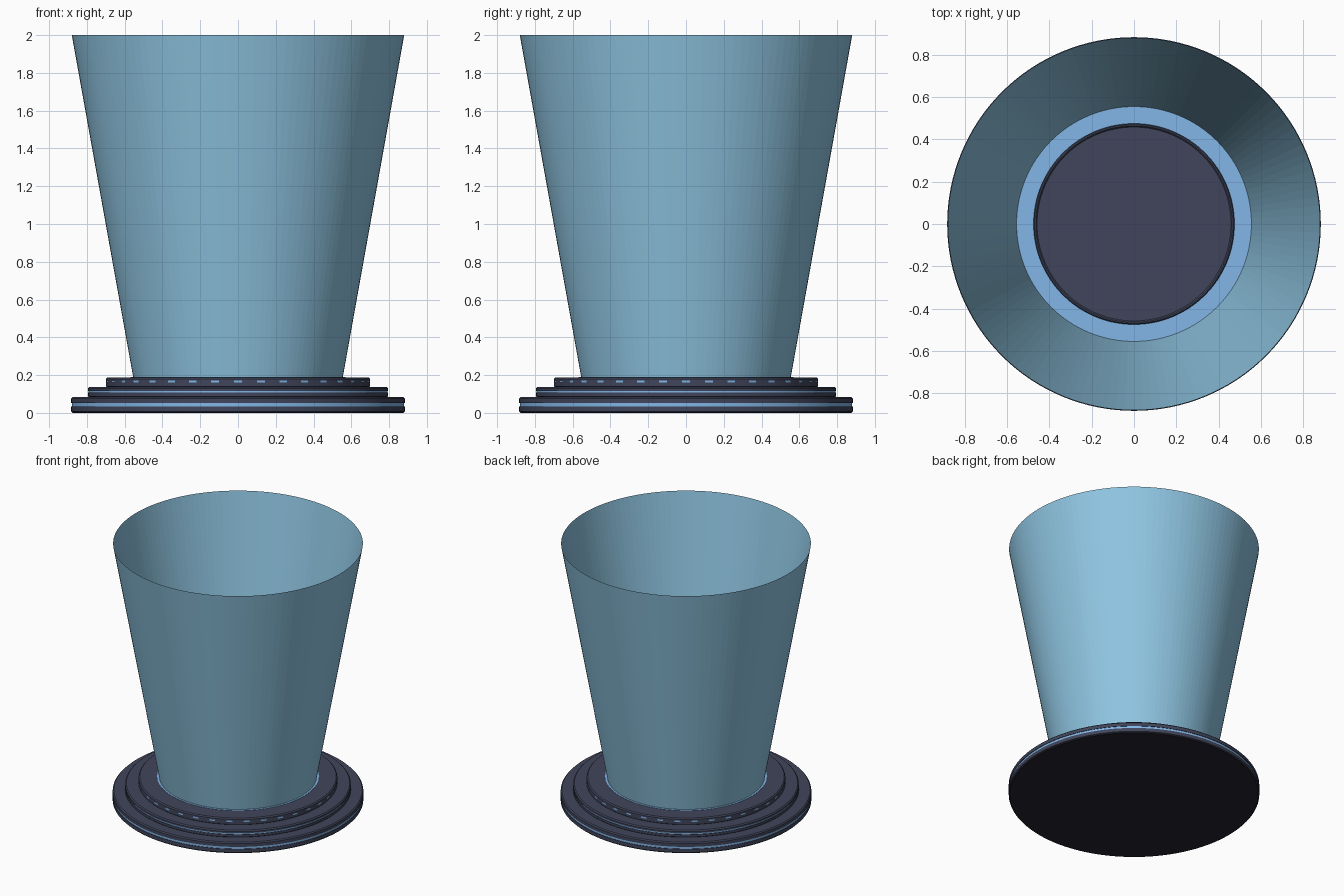
import bpy, bmesh, math

cube = bpy.data.objects.get("Cube")
if cube:
    bpy.data.objects.remove(cube, do_unlink=True)

SEG = 128


def material(name, rgb):
    m = bpy.data.materials.new(name)
    m.use_nodes = True
    m.diffuse_color = (*rgb, 1)
    m.node_tree.nodes["Principled BSDF"].inputs["Base Color"].default_value = (*rgb, 1)
    return m


slate = material("dark slate", (0.051, 0.06, 0.105))
black = material("near black", (0.018, 0.018, 0.031))
beam = material("pale beam blue", (0.275, 0.56, 0.76))
glow = material("glow blue", (0.23, 0.48, 0.82))


def finish(name, bm, mats, smooth=True):
    mesh = bpy.data.meshes.new(name)
    bm.to_mesh(mesh)
    bm.free()
    obj = bpy.data.objects.new(name, mesh)
    bpy.context.collection.objects.link(obj)
    for m in mats:
        mesh.materials.append(m)
    if smooth:
        bpy.ops.object.select_all(action="DESELECT")
        obj.select_set(True)
        bpy.context.view_layer.objects.active = obj
        bpy.ops.object.shade_smooth_by_angle(angle=math.radians(30))
    return obj


def lathe(name, profile, mats, rule=None, smooth=True):
    """Spin an (r, z) profile, listed from bottom to top, around z."""
    bm = bmesh.new()
    verts = [bm.verts.new((r, 0, z)) for r, z in profile]
    edges = [bm.edges.new(pair) for pair in zip(verts, verts[1:])]
    bmesh.ops.spin(bm, geom=verts + edges, cent=(0, 0, 0), axis=(0, 0, 1),
                   angle=math.tau, steps=SEG)
    bmesh.ops.remove_doubles(bm, verts=bm.verts, dist=1e-5)
    bmesh.ops.recalc_face_normals(bm, faces=bm.faces)
    if rule:
        for f in bm.faces:
            f.material_index = rule(f.calc_center_median().z, f.normal.z)
    return finish(name, bm, mats, smooth)


def tier(name, r, z0, z1, band=None):
    """Chamfered disc, black below, with an optional glowing side groove."""
    c, g = 0.008, 0.004
    profile = [(0, z0), (r - c, z0), (r, z0 + c)]
    if band:
        a, b = band
        profile += [(r, a), (r - g, a), (r - g, b), (r, b)]
    profile += [(r, z1 - c), (r - c, z1), (0, z1)]

    def rule(z, nz):
        if nz < -0.3 and z < z0 + c:
            return 1
        return 2 if band and band[0] < z < band[1] and abs(nz) < 0.5 else 0

    return lathe(name, profile, [slate, black, glow], rule)


# Stepped base
tier("bottom_tier", 0.883, 0.0, 0.085, (0.035, 0.052))
tier("middle_tier", 0.795, 0.08, 0.138, (0.107, 0.117))
tier("top_tier", 0.70, 0.133, 0.188)

# Ring of small lights around the top tier
bm = bmesh.new()
for i in range(36):
    a0 = math.tau * i / 36
    corners = [(-1, 0.16), (1, 0.16), (1, 0.171), (-1, 0.171)]
    bm.faces.new([bm.verts.new((0.704 * math.sin(a0 + s * 0.03),
                                -0.704 * math.cos(a0 + s * 0.03), z))
                  for s, z in corners])
finish("tier_lights", bm, [glow], smooth=False)

# Glowing ring and rimmed emitter plate inside the beam
lathe("glow_ring", [(0.44, 0.186), (0.57, 0.186), (0.57, 0.19), (0.44, 0.19)], [glow])
lathe("emitter_plate", [(0.475, 0.188), (0.475, 0.2), (0.47, 0.205),
                        (0.464, 0.205), (0.458, 0.198), (0, 0.198)], [slate])

# Open flared beam
lathe("beam_cone", [(0.555, 0.19), (0.88, 2.0)], [beam], smooth=False)
